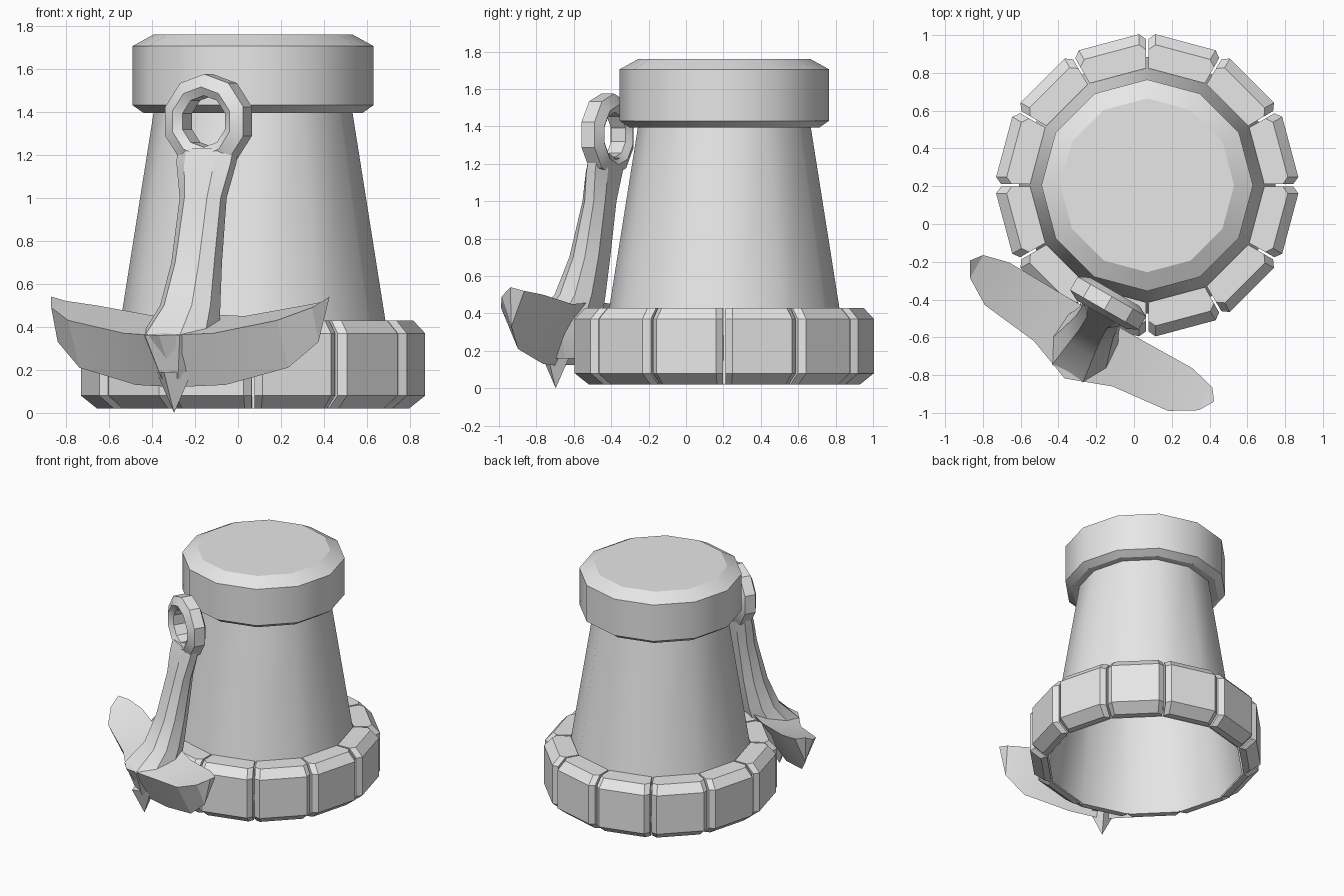
import bpy, bmesh
from math import sin, cos, tan, pi, radians
from mathutils import Vector

cube = bpy.data.objects.get("Cube")
if cube:
    bpy.data.objects.remove(cube, do_unlink=True)

stone = bpy.data.materials.new("plain_grey")
stone.use_nodes = True
GREY = (0.8, 0.8, 0.8, 1)
stone.diffuse_color = GREY
stone.node_tree.nodes["Principled BSDF"].inputs["Base Color"].default_value = GREY

CENTRE = Vector((0.07, 0.205, 0))


def loft(name, rings, caps=True, wrap=False, limit=31, sharp_rims=False):
    """Skin a list of equally sized point rings and shade it by edge angle."""
    bm = bmesh.new()
    loops = [[bm.verts.new(p) for p in ring] for ring in rings]
    pairs = list(zip(loops, loops[1:]))
    if wrap:
        pairs.append((loops[-1], loops[0]))
    for low, high in pairs:
        for i in range(len(low)):
            j = (i + 1) % len(low)
            bm.faces.new((low[i], low[j], high[j], high[i]))
    if caps and not wrap:
        bm.faces.new(loops[0][::-1])
        bm.faces.new(loops[-1])
    bmesh.ops.remove_doubles(bm, verts=bm.verts, dist=0.0005)
    bmesh.ops.recalc_face_normals(bm, faces=bm.faces)
    for face in bm.faces:
        face.smooth = True
    for edge in bm.edges:
        a, b = edge.verts
        level = abs(a.co.z - b.co.z) < 0.001
        edge.smooth = edge.calc_face_angle(0) < radians(limit) and not (sharp_rims and level)
    mesh = bpy.data.meshes.new(name)
    bm.to_mesh(mesh)
    bm.free()
    mesh.materials.append(stone)
    obj = bpy.data.objects.new(name, mesh)
    bpy.context.collection.objects.link(obj)
    return obj


def circle(radius, z, sides=12):
    return [CENTRE + Vector((radius * cos(2 * pi * i / sides),
                             radius * sin(2 * pi * i / sides), z))
            for i in range(sides)]


# Tapered tower body, open underneath, and its bevelled cap
loft("tower_body", [circle(0.68, 0.02), circle(0.46, 1.41)], caps=False)
loft("tower_cap", [circle(r, z) for r, z in
                   ((0.51, 1.395), (0.56, 1.43), (0.56, 1.705), (0.46, 1.76))],
     sharp_rims=True)


# Ring of twelve chamfered base blocks
def block_ring(z, outer, half, inner):
    edge = tan(radians(14.5))
    shoulder = outer - 0.035
    return [(inner, -inner * edge, z), (shoulder, -shoulder * edge, z),
            (outer, -half, z), (outer, half, z),
            (shoulder, shoulder * edge, z), (inner, inner * edge, z)]


block_layers = [block_ring(0.02, 0.71, 0.15, 0.665), block_ring(0.08, 0.784, 0.165, 0.66),
                block_ring(0.37, 0.784, 0.165, 0.61), block_ring(0.43, 0.73, 0.15, 0.60)]
for k in range(12):
    a = radians(15 + 30 * k)
    out, side = Vector((cos(a), sin(a), 0)), Vector((-sin(a), cos(a), 0))
    loft(f"base_block_{k + 1}",
         [[CENTRE + out * r + side * t + Vector((0, 0, z)) for r, t, z in ring]
          for ring in block_layers], limit=15)

# Anchor frame: u runs along the arms, n points away from the tower
ORIGIN = Vector((0.183, 0.135, 0))
U = Vector((cos(radians(-30)), sin(radians(-30)), 0))
N = Vector((-sin(radians(30)), -cos(radians(30)), 0))


def anchor_point(u, n, z):
    return ORIGIN + U * u + N * n + Vector((0, 0, z))


# Curved arms with pointed ends: top edge, front ridge and keel at each station
half_arm = [
    (0.00, (0.72, 0.46), (1.10, 0.36), (0.95, 0.12)),
    (0.24, (0.72, 0.45), (1.01, 0.37), (0.90, 0.13)),
    (0.56, (0.715, 0.50), (0.975, 0.43), (0.87, 0.21)),
    (0.70, (0.75, 0.52), (0.89, 0.49), (0.83, 0.33)),
    (0.745, (0.808, 0.54), (0.812, 0.538), (0.81, 0.53)),
]
stations = [(-u, *s) for u, *s in half_arm[:0:-1]] + half_arm
loft("anchor_arms", [[anchor_point(u, n, z) for n, z in section]
                     for u, *section in stations], limit=20)


# Shank with chamfered corners
def shank_ring(z, n, a, b):
    ca, cb = a * 0.55, b * 0.4
    corners = [(-ca, b), (ca, b), (a, cb), (a, -cb), (ca, -b), (-ca, -b), (-a, -cb), (-a, cb)]
    return [anchor_point(u, n + d, z) for u, d in corners]


loft("anchor_shank", [shank_ring(*s) for s in (
    (0.16, 0.90, 0.08, 0.10), (0.36, 0.90, 0.17, 0.17), (0.50, 0.81, 0.135, 0.115),
    (0.70, 0.75, 0.115, 0.09), (1.00, 0.69, 0.11, 0.07), (1.16, 0.66, 0.145, 0.068),
    (1.23, 0.645, 0.15, 0.06))], limit=25)

# Eye at the top of the shank
eye_profile = [(0.12, -0.045), (0.16, -0.07), (0.22, -0.04),
               (0.22, 0.04), (0.16, 0.07), (0.12, 0.045)]
loft("anchor_eye", [[anchor_point(r * sin(t), 0.64 + d, 1.355 + r * cos(t))
                     for r, d in eye_profile]
                    for t in (2 * pi * i / 10 for i in range(10))], wrap=True, limit=25)

# Spike under the crown
loft("anchor_spike", [[anchor_point(r * u, 0.96 + r * n, z)
                       for u, n in ((1, 0), (0, 1), (-1, 0), (0, -1))]
                      for r, z in ((0.0001, 0.0), (0.095, 0.19))], limit=20)
